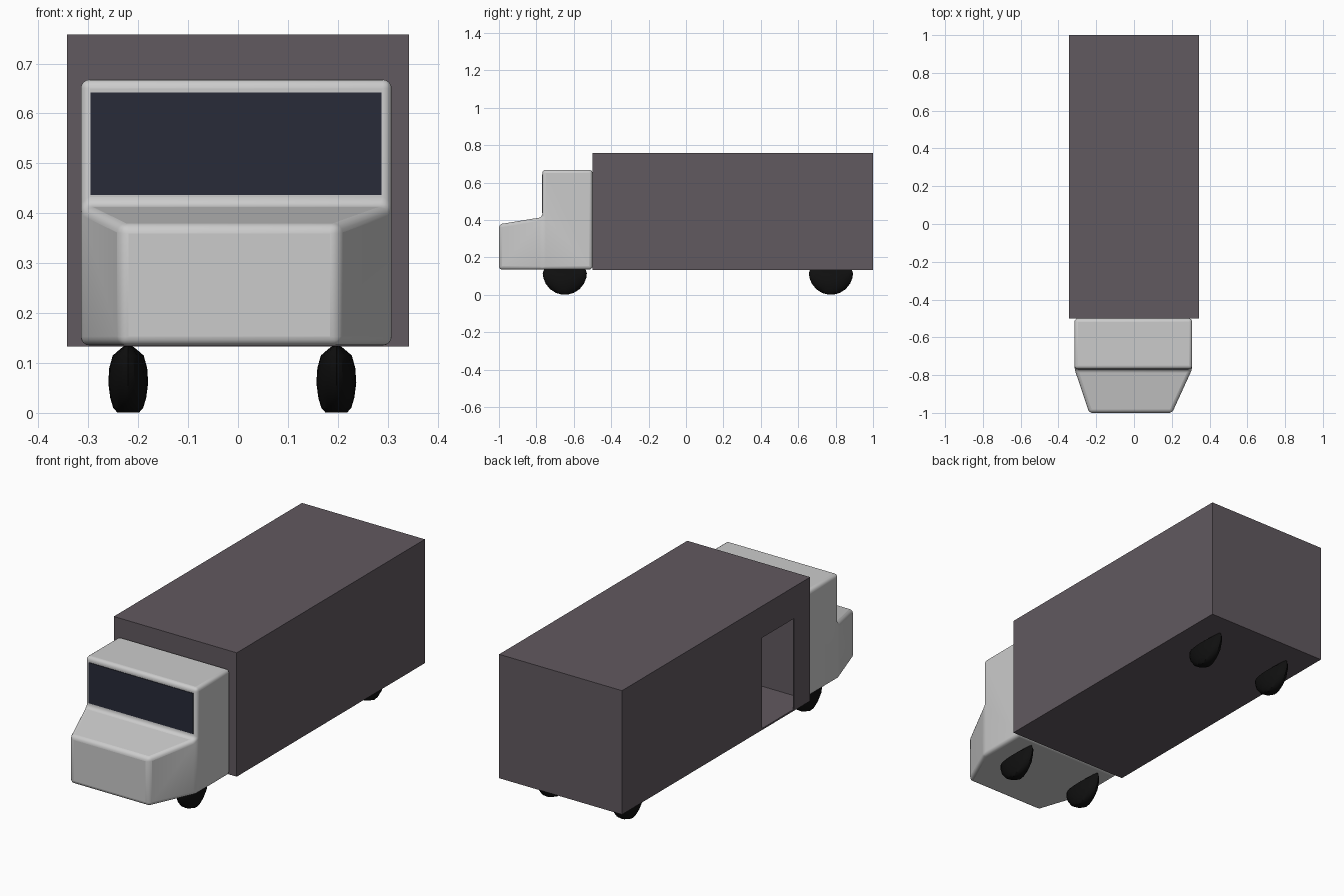
import bpy, bmesh, math

if "Cube" in bpy.data.objects:
    bpy.data.objects.remove(bpy.data.objects["Cube"])


def material(name, rgb):
    m = bpy.data.materials.new(name)
    m.diffuse_color = (*rgb, 1)
    m.use_nodes = True
    m.node_tree.nodes["Principled BSDF"].inputs["Base Color"].default_value = m.diffuse_color
    return m


def mesh_object(name, bm, mat=None):
    bmesh.ops.recalc_face_normals(bm, faces=bm.faces[:])
    me = bpy.data.meshes.new(name)
    bm.to_mesh(me)
    bm.free()
    ob = bpy.data.objects.new(name, me)
    bpy.context.collection.objects.link(ob)
    if mat:
        me.materials.append(mat)
    return ob


def block(name, lo, hi, mat=None):
    bm = bmesh.new()
    bmesh.ops.create_cube(bm, size=1)
    for v in bm.verts:
        v.co = [(a + b) / 2 + c * (b - a) for a, b, c in zip(lo, hi, v.co)]
    return mesh_object(name, bm, mat)


def smooth(ob, degrees):
    bpy.ops.object.select_all(action='DESELECT')
    ob.select_set(True)
    bpy.context.view_layer.objects.active = ob
    bpy.ops.object.shade_smooth_by_angle(angle=math.radians(degrees))


box_mat = material("box_paint", (0.12, 0.10, 0.115))
glass_mat = material("dark_glass", (0.021, 0.024, 0.04))
tyre_mat = material("tyre_black", (0.005, 0.005, 0.005))

# Cargo box: thin hollow shell with a doorway in the -x side
WALL = 0.006
lo, hi = (-0.343, -0.5, 0.133), (0.343, 1.0, 0.758)
cargo_box = block("cargo_box", lo, hi, box_mat)
cavity = block("cavity_cutter", [c + WALL for c in lo], [c - WALL for c in hi], box_mat)
doorway = block("doorway_cutter", (-0.40, -0.372, 0.141), (-0.30, -0.117, 0.598), box_mat)
for cutter in (cavity, doorway):
    mod = cargo_box.modifiers.new(cutter.name, 'BOOLEAN')
    mod.operation, mod.solver, mod.object = 'DIFFERENCE', 'EXACT', cutter
    bpy.context.view_layer.objects.active = cargo_box
    bpy.ops.object.modifier_apply(modifier=mod.name)
    bpy.data.objects.remove(cutter)

# Cab: side profile joined across x, narrowing toward the nose
profile = [(-1, 0.135), (-1, 0.377), (-0.768, 0.415), (-0.768, 0.668),
           (-0.5, 0.668), (-0.5, 0.135), (-0.768, 0.135)]
bm = bmesh.new()
sides = []
for nose_x, body_x in ((-0.237, -0.315), (0.202, 0.308)):
    vs = [bm.verts.new((nose_x if y == -1 else body_x, y, z)) for y, z in profile]
    bm.faces.new([vs[i] for i in (0, 1, 2, 6)])
    bm.faces.new([vs[i] for i in (2, 3, 4, 5, 6)])
    sides.append(vs)
n = len(profile)
for i in range(n):
    j = (i + 1) % n
    bm.faces.new((sides[0][i], sides[0][j], sides[1][j], sides[1][i]))
cab = mesh_object("cab", bm)
bevel = cab.modifiers.new("rounded_edges", 'BEVEL')
bevel.width, bevel.segments = 0.018, 4
bevel.limit_method, bevel.angle_limit = 'ANGLE', math.radians(10)
smooth(cab, 35)

# Windscreen set flush in the cab front
block("windscreen", (-0.296, -0.771, 0.437), (0.288, -0.764, 0.642), glass_mat)

# Wheels: half-round domes hanging under the body, (height, half width) per ring
RINGS = [(0.001, 0.022), (0.01, 0.030), (0.03, 0.036), (0.06, 0.040),
         (0.09, 0.038), (0.115, 0.031), (0.128, 0.016), (0.134, 0.008)]
SEG = 20


def wheel(name, cx, cy):
    bm = bmesh.new()
    loops = []
    for z, w in RINGS:
        length = math.sqrt(max(0.118 ** 2 - (min(z, 0.118) - 0.118) ** 2, 0))
        if z > 0.12:
            length -= (z - 0.12) * 0.5
        loops.append([bm.verts.new((cx + w * math.cos(2 * math.pi * k / SEG),
                                    cy + length * math.sin(2 * math.pi * k / SEG), z))
                      for k in range(SEG)])
    for a, b in zip(loops, loops[1:]):
        for k in range(SEG):
            m = (k + 1) % SEG
            bm.faces.new((a[k], a[m], b[m], b[k]))
    bm.faces.new(loops[0])
    bm.faces.new(loops[-1])
    smooth(mesh_object(name, bm, tyre_mat), 30)


for end, y in (("front", -0.648), ("rear", 0.775)):
    for side, x in (("right", -0.22), ("left", 0.197)):
        wheel(f"{end}_{side}_wheel", x, y)
